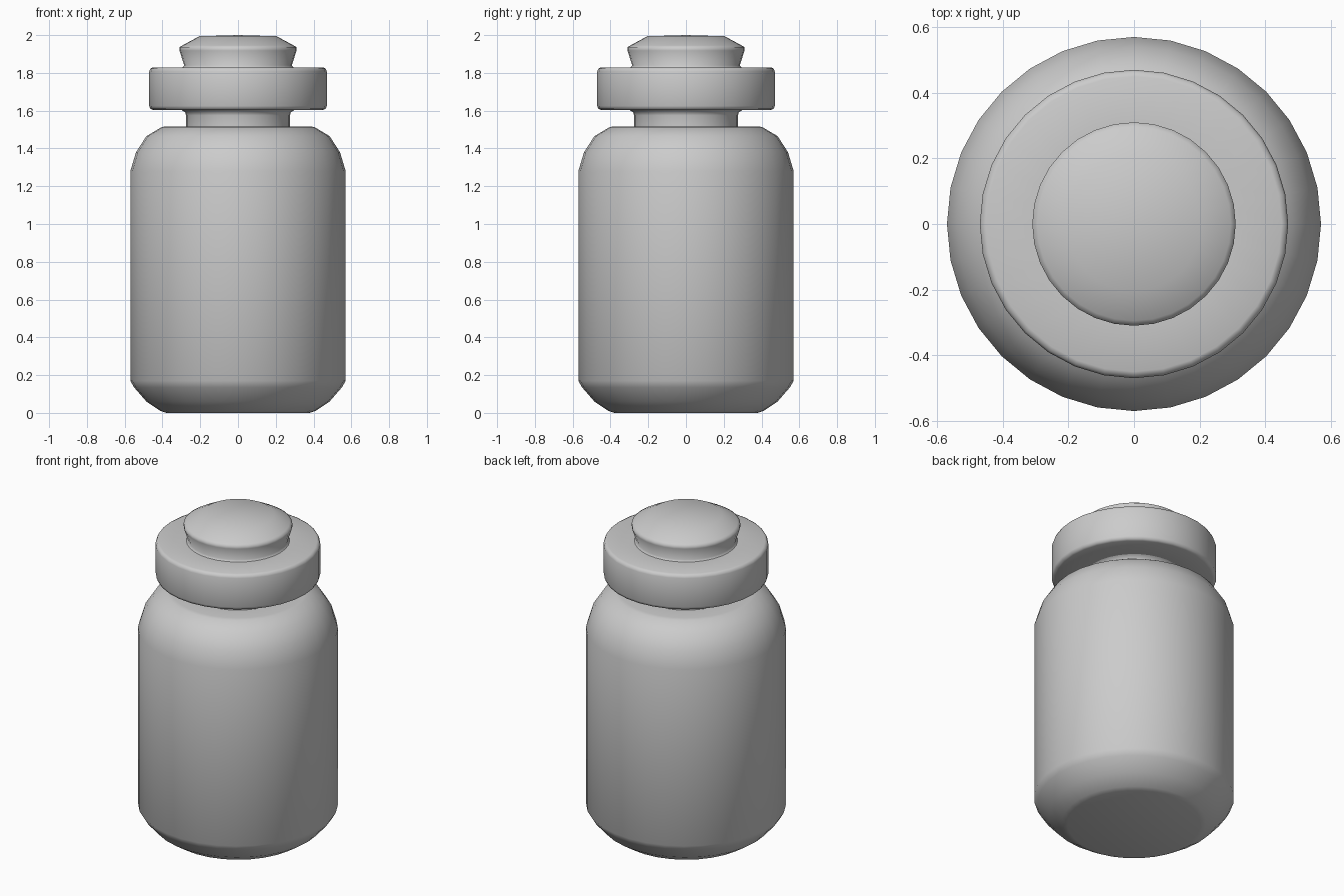
import bpy, bmesh, math

if "Cube" in bpy.data.objects:
    bpy.data.objects.remove(bpy.data.objects["Cube"])

SEGMENTS = 32


def lathe(name, profile, angle=40):
    """Revolve an (r, z) profile around z; ends on the axis are closed."""
    bm = bmesh.new()
    verts = [bm.verts.new((r, 0, z)) for r, z in profile]
    edges = [bm.edges.new(pair) for pair in zip(verts, verts[1:])]
    bmesh.ops.spin(bm, geom=verts + edges, cent=(0, 0, 0), axis=(0, 0, 1),
                   angle=math.tau, steps=SEGMENTS, use_duplicate=False)
    bmesh.ops.remove_doubles(bm, verts=bm.verts, dist=0.0005)
    bmesh.ops.recalc_face_normals(bm, faces=bm.faces)
    # Open shells can be flipped: the widest side face must look outward
    side = max(bm.faces, key=lambda f: f.calc_center_median().xy.length)
    if side.normal.dot(side.calc_center_median()) < 0:
        bmesh.ops.reverse_faces(bm, faces=bm.faces)
    mesh = bpy.data.meshes.new(name)
    bm.to_mesh(mesh)
    bm.free()
    obj = bpy.data.objects.new(name, mesh)
    bpy.context.collection.objects.link(obj)
    bpy.ops.object.select_all(action='DESELECT')
    obj.select_set(True)
    bpy.context.view_layer.objects.active = obj
    bpy.ops.object.shade_smooth_by_angle(angle=math.radians(angle))
    return obj


# Bottle body with chamfered base and rounded shoulder
lathe("bottle_body", [(0, 0), (0.38, 0), (0.41, 0.01), (0.485, 0.06),
                      (0.55, 0.135), (0.57, 0.17), (0.57, 1.28),
                      (0.54, 1.38), (0.485, 1.465), (0.405, 1.513),
                      (0.38, 1.517), (0.275, 1.517)])

# Narrow neck flaring into the lip
lathe("neck", [(0.275, 1.517), (0.275, 1.575), (0.28, 1.592), (0.30, 1.604)],
      60)

# Wide lip ring with softened rims
lathe("lip_ring", [(0.30, 1.604), (0.45, 1.604), (0.464, 1.61), (0.47, 1.625),
                   (0.47, 1.808), (0.464, 1.823), (0.45, 1.829),
                   (0.295, 1.829)], 60)

# Domed stopper with undercut side
lathe("stopper", [(0.295, 1.829), (0.285, 1.84), (0.31, 1.918),
                  (0.31, 1.936), (0.295, 1.945), (0.205, 1.994), (0, 2.0)], 60)
